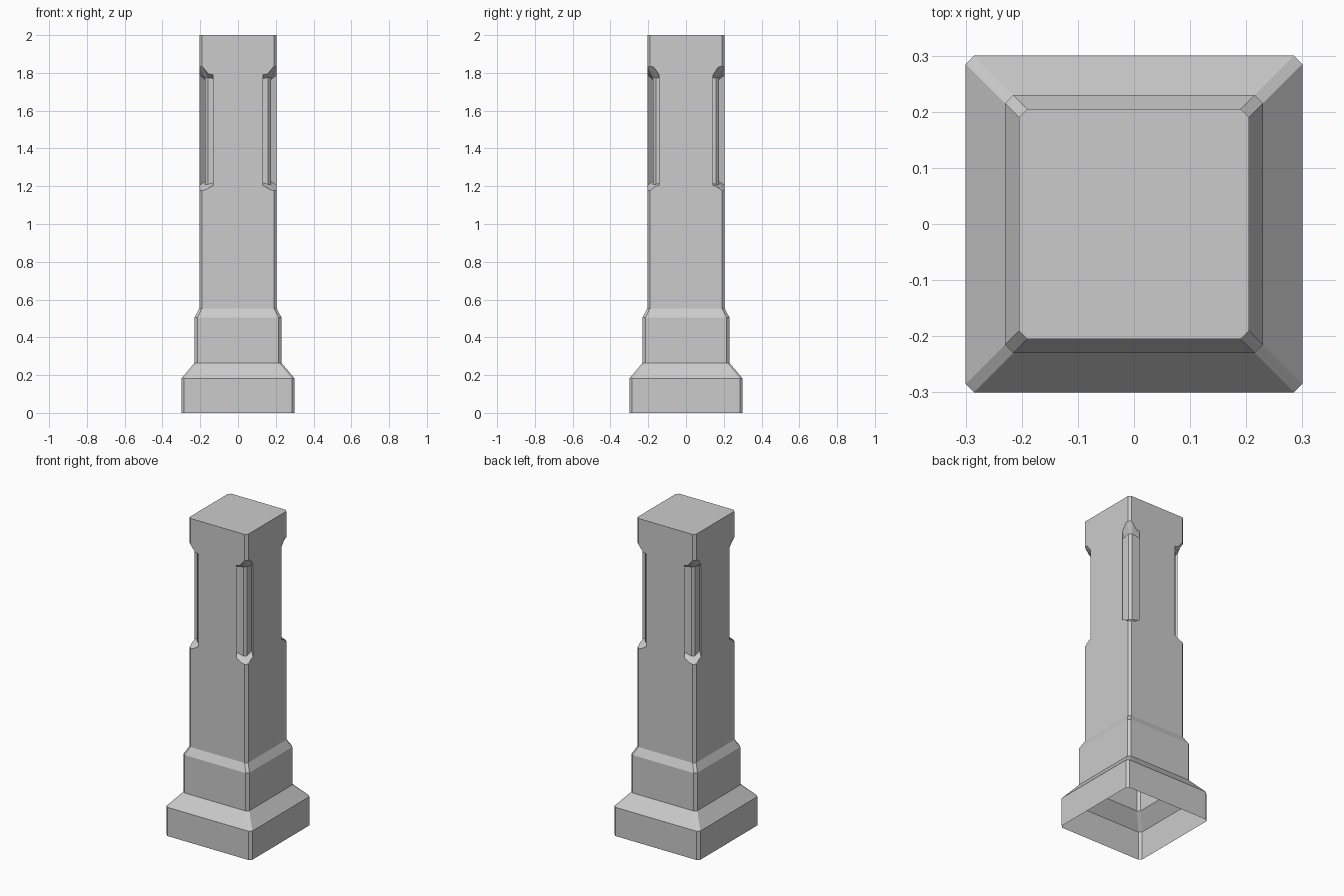
import bpy, bmesh
from mathutils import Vector

if "Cube" in bpy.data.objects:
    bpy.data.objects.remove(bpy.data.objects["Cube"])


def finish(bm, name):
    bmesh.ops.recalc_face_normals(bm, faces=bm.faces[:])
    mesh = bpy.data.meshes.new(name)
    bm.to_mesh(mesh)
    bm.free()
    ob = bpy.data.objects.new(name, mesh)
    bpy.context.collection.objects.link(ob)
    return ob


# Pillar: chamfered square section lofted through (half width, height) steps
PROFILE = [(0.30, 0), (0.30, 0.182), (0.23, 0.265), (0.23, 0.505),
           (0.205, 0.553), (0.205, 2.0)]
CHAMFER = 0.015


def ring(bm, h, z):
    k = h - CHAMFER
    pts = [(h, -k), (h, k), (k, h), (-k, h), (-h, k), (-h, -k), (-k, -h), (k, -h)]
    return [bm.verts.new((x, y, z)) for x, y in pts]


bm = bmesh.new()
rings = [ring(bm, h, z) for h, z in PROFILE]
for a, b in zip(rings, rings[1:]):
    for i in range(8):
        j = (i + 1) % 8
        bm.faces.new((a[i], a[j], b[j], b[i]))
bm.faces.new(rings[0])
bm.faces.new(rings[-1])
pillar = finish(bm, "pillar")

# Corner recesses: pointed outline on the surface (x, y, bottom, top), sunk diagonally
OUTLINE = [(0.132, 0.205, 1.205, 1.79), (0.19, 0.205, 1.177, 1.835),
           (0.205, 0.19, 1.177, 1.835), (0.205, 0.143, 1.205, 1.79)]
SUNK = [(1.225, 1.765), (1.21, 1.775), (1.21, 1.775), (1.225, 1.765)]
DEPTH = 0.03

bm = bmesh.new()
for sx in (-1, 1):
    for sy in (-1, 1):
        cols = []
        for (x, y, lo, hi), (slo, shi) in zip(OUTLINE, SUNK):
            col = []
            for outer, inner in ((lo, slo), (hi, shi)):
                p = Vector((x, y, outer))
                q = Vector((x - DEPTH, y - DEPTH, inner))
                for v in (q, p + (p - q) * 0.7):
                    col.append(bm.verts.new((sx * v.x, sy * v.y, v.z)))
            cols.append(col)      # inner low, outer low, inner high, outer high
        for a, b in zip(cols, cols[1:]):
            for i, j in ((0, 1), (1, 3), (3, 2), (2, 0)):
                bm.faces.new((a[i], a[j], b[j], b[i]))
        for c in (cols[0], cols[-1]):
            bm.faces.new((c[0], c[1], c[3], c[2]))
cutter = finish(bm, "recess_cutter")

mod = pillar.modifiers.new("recesses", 'BOOLEAN')
mod.operation = 'DIFFERENCE'
mod.solver = 'EXACT'
mod.object = cutter
bpy.context.view_layer.update()
deps = bpy.context.evaluated_depsgraph_get()
result = bpy.data.meshes.new_from_object(pillar.evaluated_get(deps))
pillar.modifiers.clear()
pillar.data = result
bpy.data.objects.remove(cutter)

# Open underside: the pillar is a hollow shell
bm = bmesh.new()
bm.from_mesh(result)
under = [f for f in bm.faces if all(v.co.z < 1e-4 for v in f.verts)]
bmesh.ops.delete(bm, geom=under, context='FACES')
bm.to_mesh(result)
bm.free()
